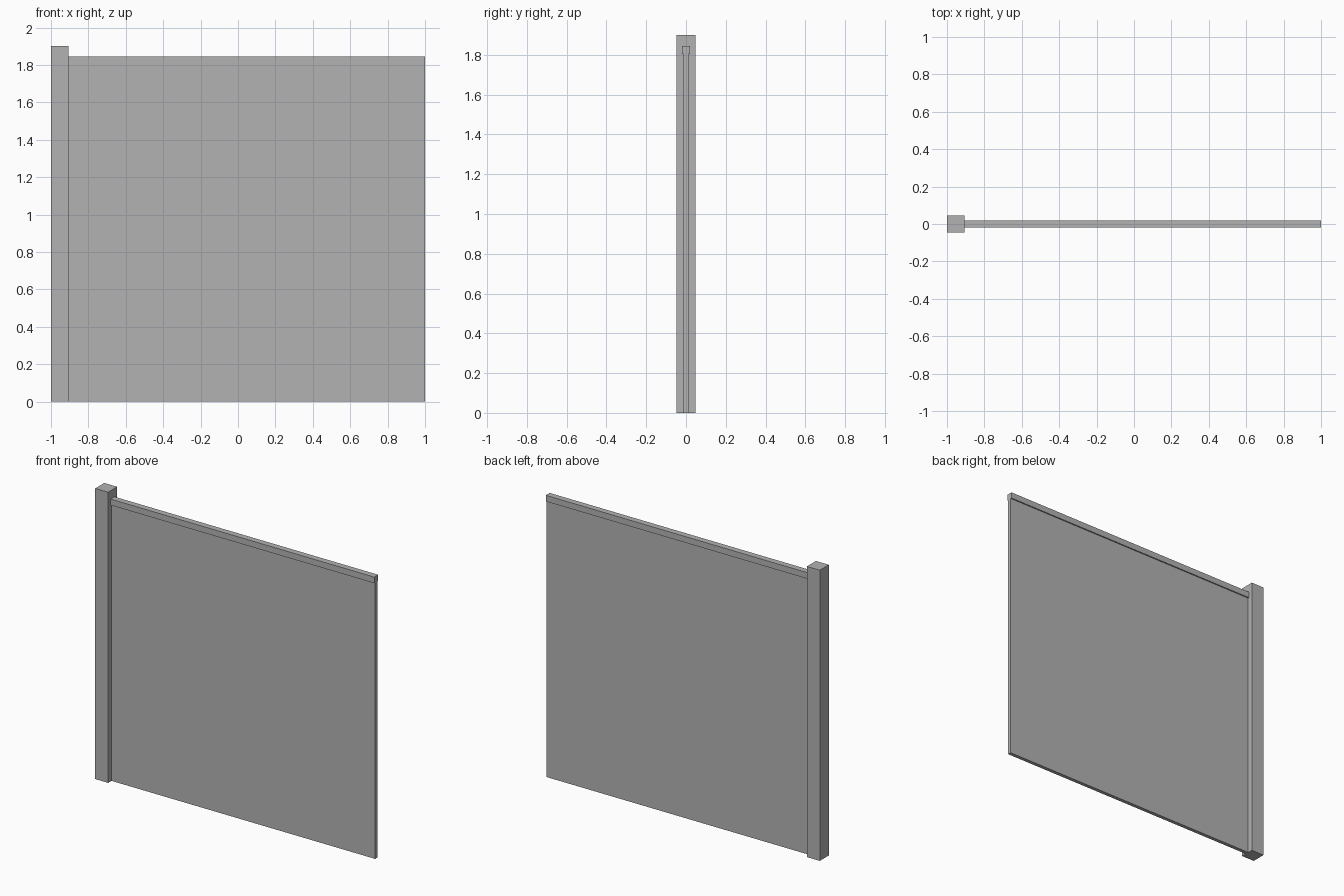
import bpy

cube = bpy.data.objects.get("Cube")
if cube:
    bpy.data.objects.remove(cube, do_unlink=True)

grey = bpy.data.materials.new("plain grey")
grey.use_nodes = True
colour = (0.45, 0.45, 0.45, 1)
grey.diffuse_color = colour
grey.node_tree.nodes["Principled BSDF"].inputs["Base Color"].default_value = colour


def box(name, x, z, depth):
    """Box between two x and two z values, centred on y = 0."""
    bpy.ops.mesh.primitive_cube_add(
        size=1, location=((x[0] + x[1]) / 2, 0, (z[0] + z[1]) / 2))
    obj = bpy.context.object
    obj.name = name
    obj.scale = (x[1] - x[0], depth, z[1] - z[0])
    bpy.ops.object.transform_apply(location=False, rotation=False, scale=True)
    obj.data.materials.append(grey)
    return obj


POST_INNER = -0.907
RAIL_BOTTOM = 1.805

# Square end post, thin fence panel and the wider rail capping it
box("end_post", (-1, POST_INNER), (0, 1.9), 0.093)
box("fence_panel", (POST_INNER, 1), (0, RAIL_BOTTOM), 0.024)
box("top_rail", (POST_INNER, 1), (RAIL_BOTTOM, 1.845), 0.04)
